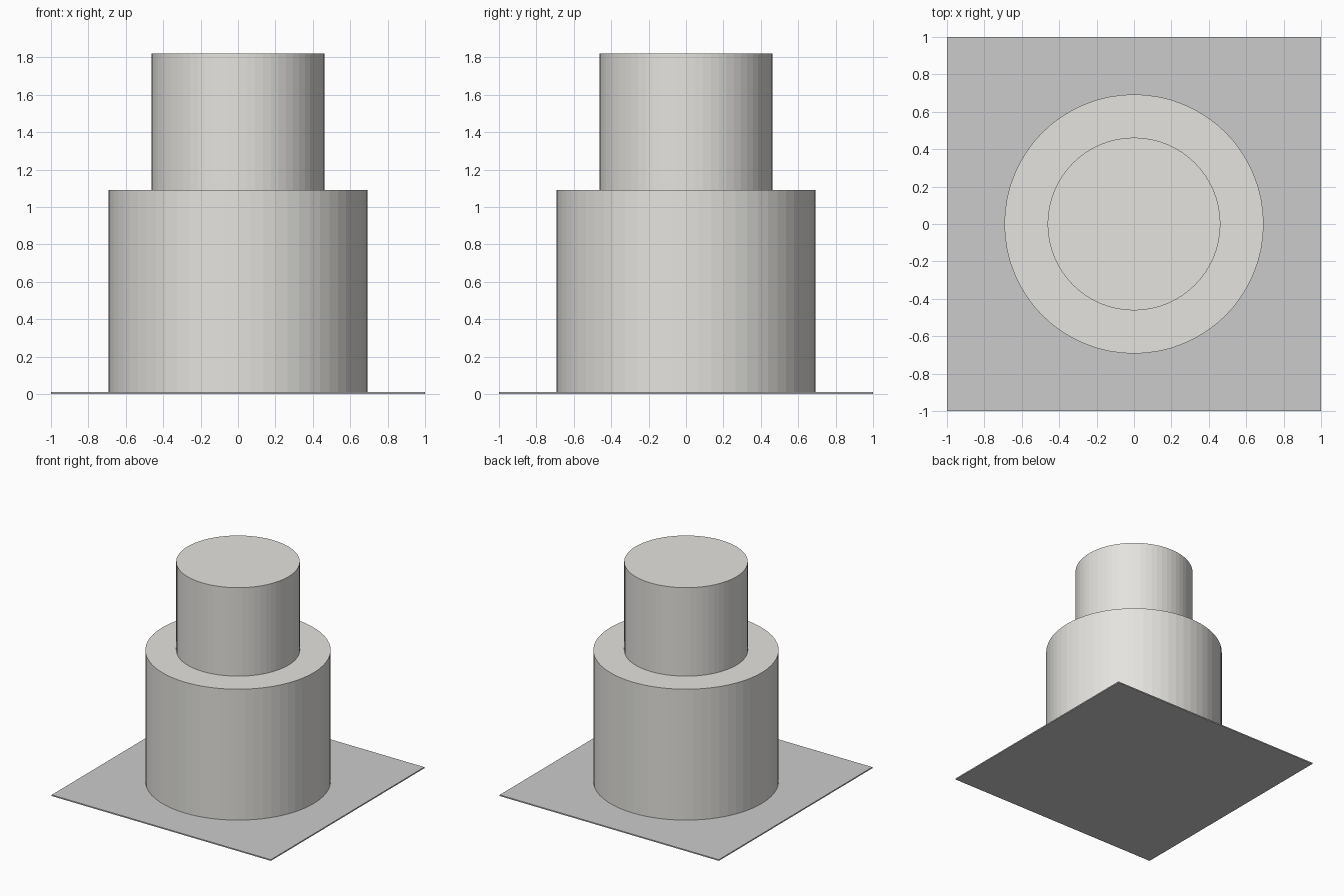
import bpy

if "Cube" in bpy.data.objects:
    bpy.data.objects.remove(bpy.data.objects["Cube"])

BASE_TOP, STEP, TOP = 0.01, 1.09, 1.82

# warm grey for the two drums
warm = bpy.data.materials.new("warm_grey")
warm.diffuse_color = (0.78, 0.77, 0.74, 1)
warm.use_nodes = True
warm.node_tree.nodes["Principled BSDF"].inputs["Base Color"].default_value = warm.diffuse_color


def drum(name, radius, z0, z1):
    bpy.ops.mesh.primitive_cylinder_add(
        vertices=64, radius=radius, depth=z1 - z0, location=(0, 0, (z0 + z1) / 2))
    ob = bpy.context.object
    ob.name = name
    ob.data.materials.append(warm)
    return ob


# thin square base plate
bpy.ops.mesh.primitive_cube_add(size=1, location=(0, 0, BASE_TOP / 2))
plate = bpy.context.object
plate.name = "base_plate"
plate.scale = (2, 2, BASE_TOP)
bpy.ops.object.transform_apply(location=False, rotation=False, scale=True)

# stacked drums
drum("lower_drum", 0.693, BASE_TOP, STEP)
drum("upper_drum", 0.462, STEP, TOP)
